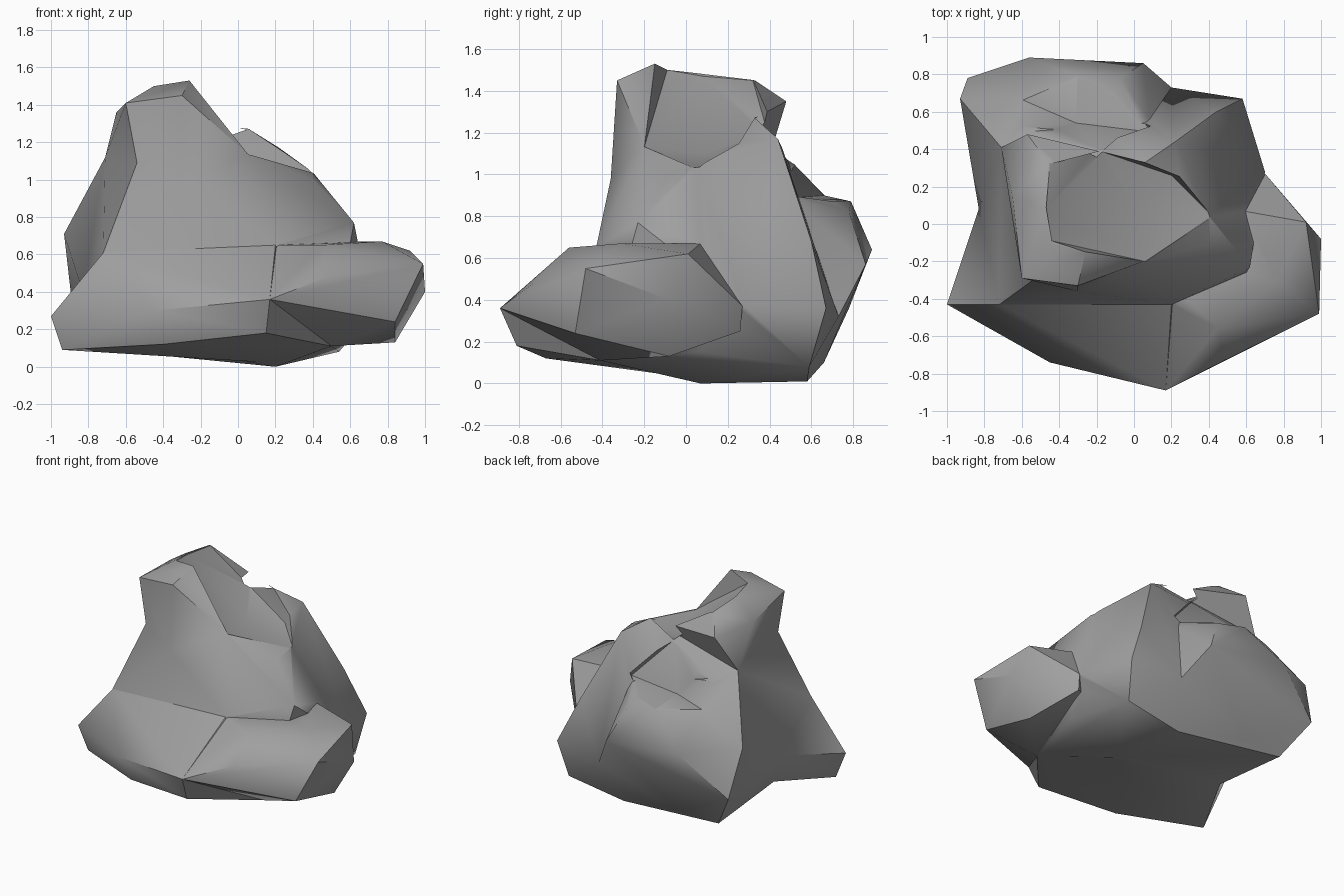
import bpy
import bmesh
import math

default_cube = bpy.data.objects.get("Cube")
if default_cube:
    bpy.data.objects.remove(default_cube, do_unlink=True)

# One plain stone colour
stone = bpy.data.materials.new("stone_grey")
stone.use_nodes = True
stone_colour = (0.35, 0.35, 0.35, 1)
stone.diffuse_color = stone_colour
shader = stone.node_tree.nodes["Principled BSDF"]
shader.inputs["Base Color"].default_value = stone_colour
shader.inputs["Roughness"].default_value = 0.9


def chunk(name, corners):
    """A faceted stone lump: the convex hull of a few corner points."""
    bm = bmesh.new()
    for corner in corners:
        bm.verts.new(corner)
    hull = bmesh.ops.convex_hull(bm, input=list(bm.verts))
    loose = [v for v in set(hull["geom_interior"] + hull["geom_unused"])
             if isinstance(v, bmesh.types.BMVert)]
    bmesh.ops.delete(bm, geom=loose, context="VERTS")
    bmesh.ops.recalc_face_normals(bm, faces=list(bm.faces))
    mesh = bpy.data.meshes.new(name)
    bm.to_mesh(mesh)
    bm.free()
    mesh.materials.append(stone)
    lump = bpy.data.objects.new(name, mesh)
    bpy.context.collection.objects.link(lump)
    return lump


def combine(target, lump, operation):
    """Add a lump to the target, or carve it away, then remove the lump."""
    join = target.modifiers.new("combine_" + lump.name, "BOOLEAN")
    join.operation = operation
    join.solver = "EXACT"
    join.object = lump
    bpy.context.view_layer.objects.active = target
    bpy.ops.object.modifier_apply(modifier=join.name)
    bpy.data.objects.remove(lump, do_unlink=True)


# Corners where neighbouring lumps meet
saddle_front = (.05, -.2, 1.14)
saddle_back = (.06, .33, 1.27)
shoulder_back = (-.71, .41, 1.12)
shoulder_front = (-.54, -.3, 1.09)
wall_foot = (-.72, -.43, .61)
wall_middle = (-.3, -.36, .98)
base_left = (-.73, .02, .16)
base_front = (.5, -.41, .11)
base_back = (.1, .58, .01)
base_rear = (-.4, .66, .1)
base_corner = (-.72, .65, .09)
bump_root = (.2, -.43, .65)
flank_back = (.2, .73, .32)
flank_left = (-.83, .08, .4)
toe_tip = (.17, -.89, .36)

# Main body
boulder = chunk("boulder", [
    saddle_front, saddle_back, shoulder_back, shoulder_front,
    wall_foot, wall_middle, bump_root, flank_back, flank_left,
    base_left, base_front, base_back, base_rear, base_corner,
    (.4, -.11, 1), (.4, .04, 1.04), (.22, .44, 1.17), (.34, .48, .9),
    (.62, -.23, .77), (.7, .28, .37), (.58, .67, .36), (.44, .6, .68),
    (-.31, .53, .9), (-.6, .5, 1.04),
    (.6, .06, .15), (.54, .59, .08), (.2, .07, 0),
])

# Leaning summit
summit = chunk("summit", [
    saddle_front, saddle_back, shoulder_back, shoulder_front, wall_middle,
    (-.26, -.15, 1.53), (-.45, -.1, 1.5), (-.48, .08, 1.48),
    (-.46, .33, 1.45), (-.6, -.29, 1.41), (-.3, -.33, 1.45),
    (-.57, .48, 1.35), (-.65, .15, 1.36), (0, .1, .8),
])

# Hollow sloping from the summit ridge down to the saddle
hollow = chunk("hollow", [
    (-.26, -.15, 1.54), (-.44, -.09, 1.5), (-.47, .08, 1.47),
    (-.45, .32, 1.45), (.06, -.2, 1.13), (.42, .04, 1.03),
    (.2, .26, 1.08), (0, .1, 1.1), (.05, .33, 1.26), (-.18, .39, 1.2),
    (-.26, -.15, 1.8), (-.45, .32, 1.8), (-.18, .39, 1.8),
    (.6, -.2, 1.7), (.6, .2, 1.7),
])

# Wide toe running out to the front and to one sharp corner
front_toe = chunk("front_toe", [
    wall_foot, bump_root, base_front, base_left, flank_left, toe_tip,
    (.15, -.81, .18), (-1, -.43, .27),
    (-.94, -.4, .09), (-.45, -.74, .3), (-.4, -.67, .12),
    (.2, .07, .02), (0, 0, .6),
])

# Blunt side knob with a flat end
side_knob = chunk("side_knob", [
    base_front, toe_tip, (.2, -.41, .65),
    (.58, .07, .67), (.92, .01, .62), (1, -.08, .4), (.77, -.31, .67),
    (.45, -.56, .65), (.99, -.48, .55), (.48, -.73, .48),
    (.84, -.08, .13), (.84, -.53, .24),
    (.7, .27, .37), (.7, .26, .25), (.53, -.64, .28), (.3, 0, .4),
])

# Rear shelf overhanging the base
rear_shelf = chunk("rear_shelf", [
    shoulder_back, base_back, base_rear, base_corner, flank_back, flank_left,
    (-.93, .67, .71), (-.89, .78, .36),
    (-.56, .89, .64), (.05, .86, .57), (-.07, .78, .82),
    (-.3, .79, .87), (-.6, .66, .9), (-.1, .7, .87), (.09, .48, .9),
    (-.85, .3, .5), (-.2, 0, .5),
])

# Notch that leaves a flat step behind the saddle
shelf_notch = chunk("shelf_notch", [
    (.1, .49, .9), (-.31, .54, .89), (-.62, .52, 1.06),
    (-.61, .67, .9), (-.3, .81, .87), (-.1, .71, .87),
    (-.18, .39, 1.2), (0, .8, 1.2), (-.4, .9, 1.3),
])

combine(boulder, summit, "UNION")
combine(boulder, hollow, "DIFFERENCE")
for part in (front_toe, side_knob, rear_shelf):
    combine(boulder, part, "UNION")
combine(boulder, shelf_notch, "DIFFERENCE")

# Soft facets with crisp ridges
bpy.ops.object.select_all(action="DESELECT")
boulder.select_set(True)
bpy.context.view_layer.objects.active = boulder
bpy.ops.object.shade_smooth_by_angle(angle=math.radians(42))
